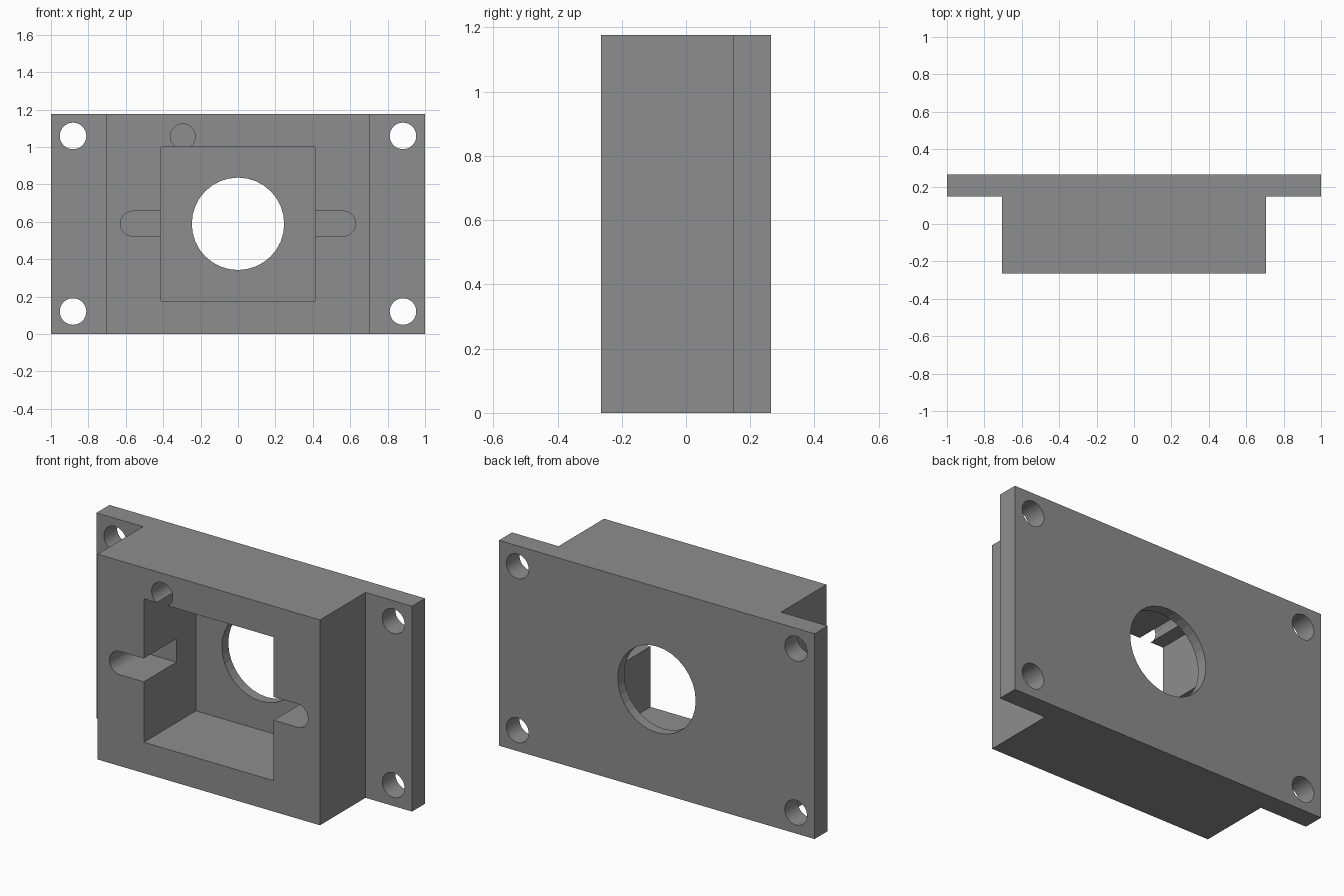
import bpy, bmesh
from math import cos, sin, pi
from mathutils import Vector

if "Cube" in bpy.data.objects:
    bpy.data.objects.remove(bpy.data.objects["Cube"])

H = 1.176          # overall height
MID = H / 2
FRONT, STEP, BACK = -0.265, 0.147, 0.265


def prism(name, points, direction):
    """Closed profile swept along a direction."""
    bm = bmesh.new()
    face = bm.faces.new([bm.verts.new(p) for p in points])
    res = bmesh.ops.extrude_face_region(bm, geom=[face])
    verts = [v for v in res["geom"] if isinstance(v, bmesh.types.BMVert)]
    bmesh.ops.translate(bm, verts=verts, vec=Vector(direction))
    bmesh.ops.recalc_face_normals(bm, faces=bm.faces)
    mesh = bpy.data.meshes.new(name)
    bm.to_mesh(mesh)
    bm.free()
    obj = bpy.data.objects.new(name, mesh)
    bpy.context.collection.objects.link(obj)
    return obj


def arc(cx, cz, r, a0=0.0, a1=2 * pi, n=32, closed=True):
    steps = n if closed else n + 1
    return [(cx + r * cos(a0 + (a1 - a0) * i / n),
             cz + r * sin(a0 + (a1 - a0) * i / n)) for i in range(steps)]


def cut(target, name, profile, y0, y1):
    """Cut an x-z profile out of the target between two depths."""
    cutter = prism(name, [(x, y0, z) for x, z in profile], (0, y1 - y0, 0))
    cutter.hide_render = True
    mod = target.modifiers.new(name, 'BOOLEAN')
    mod.operation = 'DIFFERENCE'
    mod.solver = 'EXACT'
    mod.object = cutter
    bpy.context.view_layer.objects.active = target
    bpy.ops.object.modifier_apply(modifier=mod.name)
    bpy.data.objects.remove(cutter)


# Housing block with flanged back plate
half = [(0.705, FRONT), (0.705, STEP), (1.0, STEP), (1.0, BACK)]
outline = half + [(-x, y) for x, y in reversed(half)]
housing = prism("mounting_housing", [(x, y, 0) for x, y in outline], (0, 0, H))

# Square pocket open to the front
w = 0.411
cut(housing, "pocket", [(-w, MID - w), (w, MID - w), (w, MID + w), (-w, MID + w)],
    FRONT - 0.1, 0.206)

# Round-ended slot across the pocket
slot = (arc(0.562, 0.59, 0.067, -pi / 2, pi / 2, 16, False)
        + arc(-0.562, 0.59, 0.067, pi / 2, 3 * pi / 2, 16, False))
cut(housing, "side_slot", slot, FRONT - 0.1, 0.03)

# Blind peg hole that breaks into the pocket
cut(housing, "peg_hole", arc(-0.295, 1.056, 0.067), FRONT - 0.1, 0.03)

# Central window through the back wall
cut(housing, "window", arc(0, MID + 0.001, 0.247), 0.1, BACK + 0.1)

# Screw holes in the flanges
for x in (-0.882, 0.882):
    for z in (0.12, 1.059):
        cut(housing, "screw_hole", arc(x, z, 0.071), 0.05, BACK + 0.1)

# Dark grey finish
dark = bpy.data.materials.new("dark_grey")
dark.diffuse_color = (0.27, 0.27, 0.27, 1)
dark.use_nodes = True
dark.node_tree.nodes["Principled BSDF"].inputs["Base Color"].default_value = dark.diffuse_color
housing.data.materials.clear()
housing.data.materials.append(dark)
